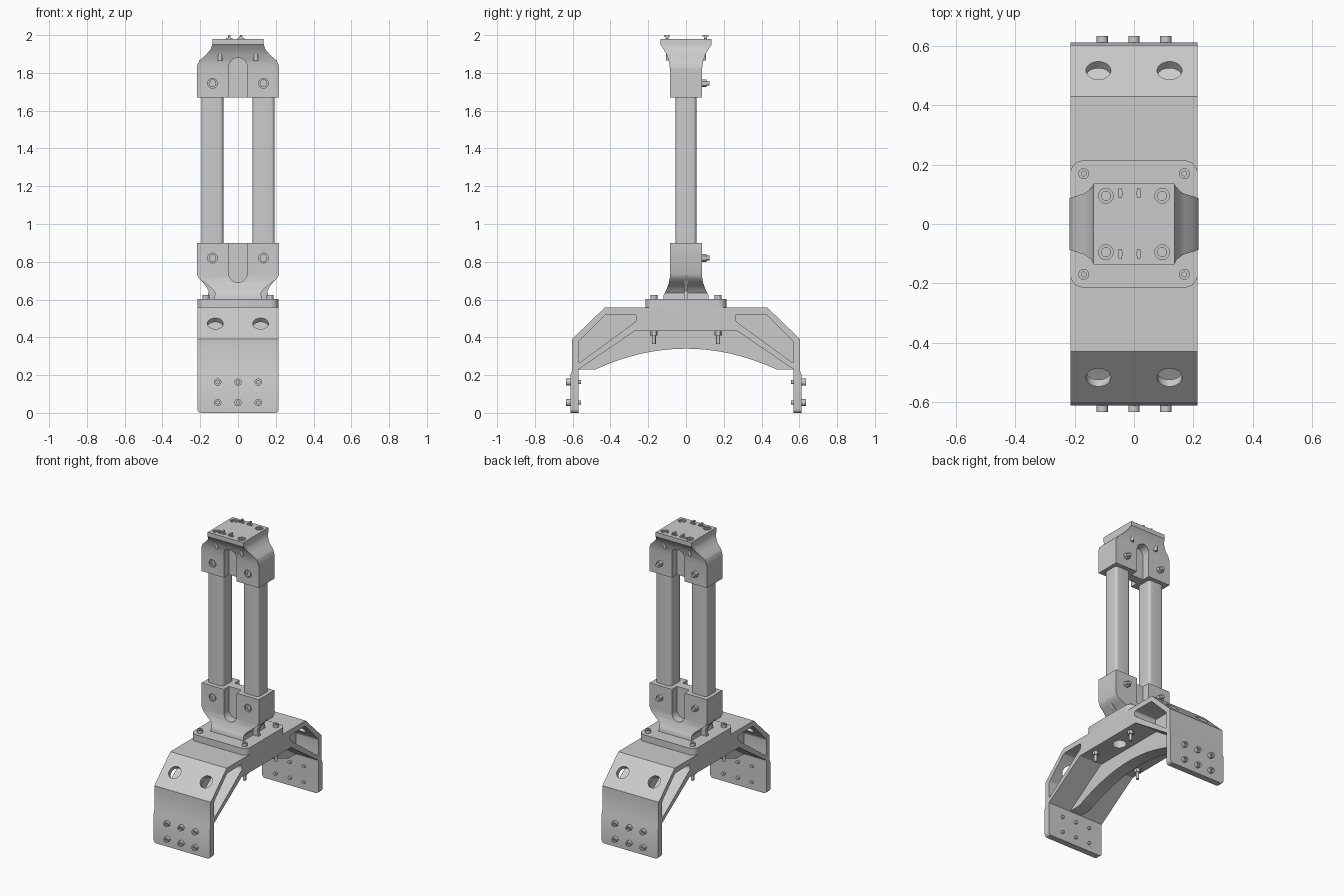
import bpy, bmesh, math
from mathutils import Vector, Matrix

if "Cube" in bpy.data.objects:
    bpy.data.objects.remove(bpy.data.objects["Cube"])

grey = bpy.data.materials.new("plain grey")
grey.use_nodes = True
colour = (0.6, 0.6, 0.6, 1)
grey.diffuse_color = colour
grey.node_tree.nodes["Principled BSDF"].inputs["Base Color"].default_value = colour


def finish(name, bm):
    bmesh.ops.recalc_face_normals(bm, faces=bm.faces)
    mesh = bpy.data.meshes.new(name)
    bm.to_mesh(mesh)
    bm.free()
    mesh.materials.append(grey)
    ob = bpy.data.objects.new(name, mesh)
    bpy.context.collection.objects.link(ob)
    return ob


def prism(name, pts, axis, lo, hi, radius=0.0):
    """Extrude a 2D outline along an axis, optionally rounding its corners."""
    place = {"x": lambda a, b, t: (t, a, b),
             "y": lambda a, b, t: (a, t, b),
             "z": lambda a, b, t: (a, b, t)}[axis]
    bm = bmesh.new()
    low = [bm.verts.new(place(a, b, lo)) for a, b in pts]
    high = [bm.verts.new(place(a, b, hi)) for a, b in pts]
    n = len(pts)
    bm.faces.new(low)
    bm.faces.new(high)
    for i in range(n):
        j = (i + 1) % n
        bm.faces.new((low[i], low[j], high[j], high[i]))
    bmesh.ops.recalc_face_normals(bm, faces=bm.faces)
    if radius:
        edges = [bm.edges.get((a, b)) for a, b in zip(low, high)]
        bmesh.ops.bevel(bm, geom=edges, offset=radius, segments=5,
                        profile=0.5, affect="EDGES", clamp_overlap=True)
    return finish(name, bm)


def rect(x0, x1, y0, y1):
    return [(x0, y0), (x1, y0), (x1, y1), (x0, y1)]


def mirrored(half):
    """Complete an outline given its positive side."""
    return half + [(-a, b) for a, b in reversed(half)]


def cylinder(name, start, end, r, sides=24):
    start, end = Vector(start), Vector(end)
    d = end - start
    bm = bmesh.new()
    turn = Matrix.Translation((start + end) / 2) @ d.to_track_quat("Z", "Y").to_matrix().to_4x4()
    bmesh.ops.create_cone(bm, cap_ends=True, segments=sides, radius1=r,
                          radius2=r, depth=d.length, matrix=turn)
    return finish(name, bm)


def boolean(ob, tool, operation="DIFFERENCE"):
    mod = ob.modifiers.new("cut", "BOOLEAN")
    mod.operation, mod.solver, mod.object = operation, "EXACT", tool
    bpy.context.view_layer.objects.active = ob
    bpy.ops.object.modifier_apply(modifier=mod.name)
    bpy.data.objects.remove(tool)


def bolt(name, head, direction, head_len, r, shaft_len=0.0):
    """Cap bolt: head rises along direction, shaft runs the other way."""
    p, d = Vector(head), Vector(direction)
    ob = cylinder(name + "_head", p - d * 0.004, p + d * head_len, r)
    boolean(ob, cylinder("socket", p + d * head_len * 0.4, p + d * (head_len + 0.01), r * 0.5, 6))
    if shaft_len:
        cylinder(name + "_shaft", p, p - d * shaft_len, r * 0.55, 16)


# Bridge: bent outline trimmed to a width with rounded foot corners
W = 0.215
frame = prism("bridge_frame", mirrored([
    (0.27, 0.434), (0.57, 0.23), (0.57, -0.02), (0.612, -0.02), (0.612, 0.2),
    (0.604, 0.22), (0.604, 0.39), (0.43, 0.558)]), "x", -0.25, 0.25)
boolean(frame, prism("trim", rect(-W, W, 0, 0.7), "y", -0.8, 0.8, 0.02), "INTERSECT")

# Side pockets, leaving a central web, and holes through the slopes
for s in (-1, 1):
    pocket = [(s * a, b) for a, b in
              [(0.569, 0.262), (0.569, 0.378), (0.425, 0.522), (0.262, 0.522), (0.262, 0.486)]]
    for t in (-1, 1):
        ends = sorted((t * 0.045, t * 0.3))
        boolean(frame, prism("pocket", pocket, "x", *ends, 0.012))
        boolean(frame, cylinder("slope_hole", (t * 0.12, s * 0.56, 0.515),
                                (t * 0.12, s * 0.487, 0.442), 0.042, 32))
for t in (-1, 1):
    boolean(frame, cylinder("under_hole", (t * 0.12, 0, 0.4), (t * 0.12, 0, 0.53), 0.045, 32))

# Arched web under the frame
arch = [(0.48 - 0.06 * i, 0.34 - 0.11 * (1 - i / 8) ** 2) for i in range(9)]
prism("arch_web", [(-0.26, 0.44), (-0.575, 0.23)] +
      [(-a, b) for a, b in arch] + list(reversed(arch))[1:] +
      [(0.575, 0.23), (0.26, 0.44)], "x", -0.044, 0.044)

# Foot bolts
for s in (-1, 1):
    for x in (-0.107, 0, 0.107):
        for z in (0.055, 0.163):
            bolt("foot_bolt", (x, s * 0.612, z), (0, s, 0), 0.022, 0.019, 0.057)

# Mounting plate and its bolts
prism("mounting_plate", rect(-W, W, -W, W), "z", 0.556, 0.604, 0.045)
for x in (-0.17, 0.17):
    for y in (-0.17, 0.17):
        bolt("plate_bolt", (x, y, 0.604), (0, 0, 1), 0.02, 0.018)
        cylinder("plate_bolt_end", (x, y, 0.44), (x, y, 0.365), 0.01, 16)
        cylinder("plate_nut", (x, y, 0.436), (x, y, 0.41), 0.02, 6)

# Twin tubes
for s in (-1, 1):
    x0, x1 = sorted((s * 0.077, s * 0.194))
    prism("tube", rect(x0, x1, -0.056, 0.056), "z", 0.8, 1.77, 0.02)


def bracket(name, front, side, groove_end, mouth, bolt_z):
    """Socket block: front outline crossed with side outline, grooved on both faces."""
    ob = prism(name, mirrored(front), "y", -0.2, 0.2)
    boolean(ob, prism("side_outline", mirrored(side), "x", -0.3, 0.3), "INTERSECT")
    up = 1 if groove_end > mouth else -1
    centre = groove_end - up * 0.048
    groove = [(0.048 * math.cos(i * math.pi / 12), centre + up * 0.048 * math.sin(i * math.pi / 12))
              for i in range(13)] + [(-0.048, mouth - up * 0.02), (0.048, mouth - up * 0.02)]
    for s in (-1, 1):
        boolean(ob, prism("groove", groove, "y", *sorted((s * 0.03, s * 0.25))))
    for x in (-0.135, 0.135):
        boolean(ob, cylinder("recess", (x, -0.1, bolt_z), (x, -0.075, bolt_z), 0.026))
        bolt(name + "_bolt", (x, -0.077, bolt_z), (0, -1, 0), 0.006, 0.02)
        cylinder(name + "_nut", (x, 0.08, bolt_z), (x, 0.108, bolt_z), 0.021, 6)
        cylinder(name + "_bolt_end", (x, 0.08, bolt_z), (x, 0.124, bolt_z), 0.012, 16)
    return ob


# Lower bracket with side gussets
bracket("lower_bracket",
        [(0.218, 0.9), (0.218, 0.735), (0.205, 0.71), (0.16, 0.675), (0.135, 0.655),
         (0.122, 0.635), (0.125, 0.6)],
        [(0.085, 0.9), (0.085, 0.72), (0.09, 0.69), (0.102, 0.655), (0.118, 0.625), (0.12, 0.6)],
        0.69, 0.9, 0.82)
for s in (-1, 1):
    prism("gusset", [(s * a, b) for a, b in
                     [(0.1, 0.73), (0.214, 0.725), (0.17, 0.672), (0.155, 0.645), (0.165, 0.6), (0.1, 0.6)]],
          "y", -0.011, 0.011)

# Upper bracket flaring into the top plate
top = bracket("upper_bracket",
              [(0.218, 1.67), (0.218, 1.835), (0.205, 1.865), (0.17, 1.895), (0.145, 1.925),
               (0.136, 1.95), (0.136, 1.98)],
              [(0.085, 1.67), (0.085, 1.82), (0.09, 1.86), (0.104, 1.9), (0.125, 1.935),
               (0.136, 1.95), (0.136, 1.98)],
              1.88, 1.67, 1.745)
for x in (-0.095, 0.095):
    for y in (-0.095, 0.095):
        boolean(top, cylinder("recess", (x, y, 1.97), (x, y, 2), 0.025))
        bolt("top_bolt", (x, y, 1.97), (0, 0, 1), 0.008, 0.017)
        cylinder("top_bolt_end", (x, y, 1.9), (x, y, 1.865), 0.012, 16)

# Small pegs on the top plate
for x in (-0.046, 0.016):
    for y in (-0.1, 0.103):
        prism("peg_stem", rect(x - 0.007, x + 0.007, y - 0.008, y + 0.008), "z", 1.975, 1.995)
        prism("peg_cap", rect(x - 0.006, x + 0.006, y - 0.016, y + 0.016), "z", 1.992, 2.0)
        prism("peg_arm", rect(x - 0.018, x + 0.018, y - 0.008, y + 0.008), "z", 1.978, 1.985)

# Smooth rounded surfaces, keep corners crisp
bpy.ops.object.select_all(action="DESELECT")
for ob in bpy.context.collection.objects:
    if ob.type == "MESH" and grey.name in ob.data.materials:
        ob.select_set(True)
        bpy.context.view_layer.objects.active = ob
bpy.ops.object.shade_smooth_by_angle(angle=math.radians(30))
